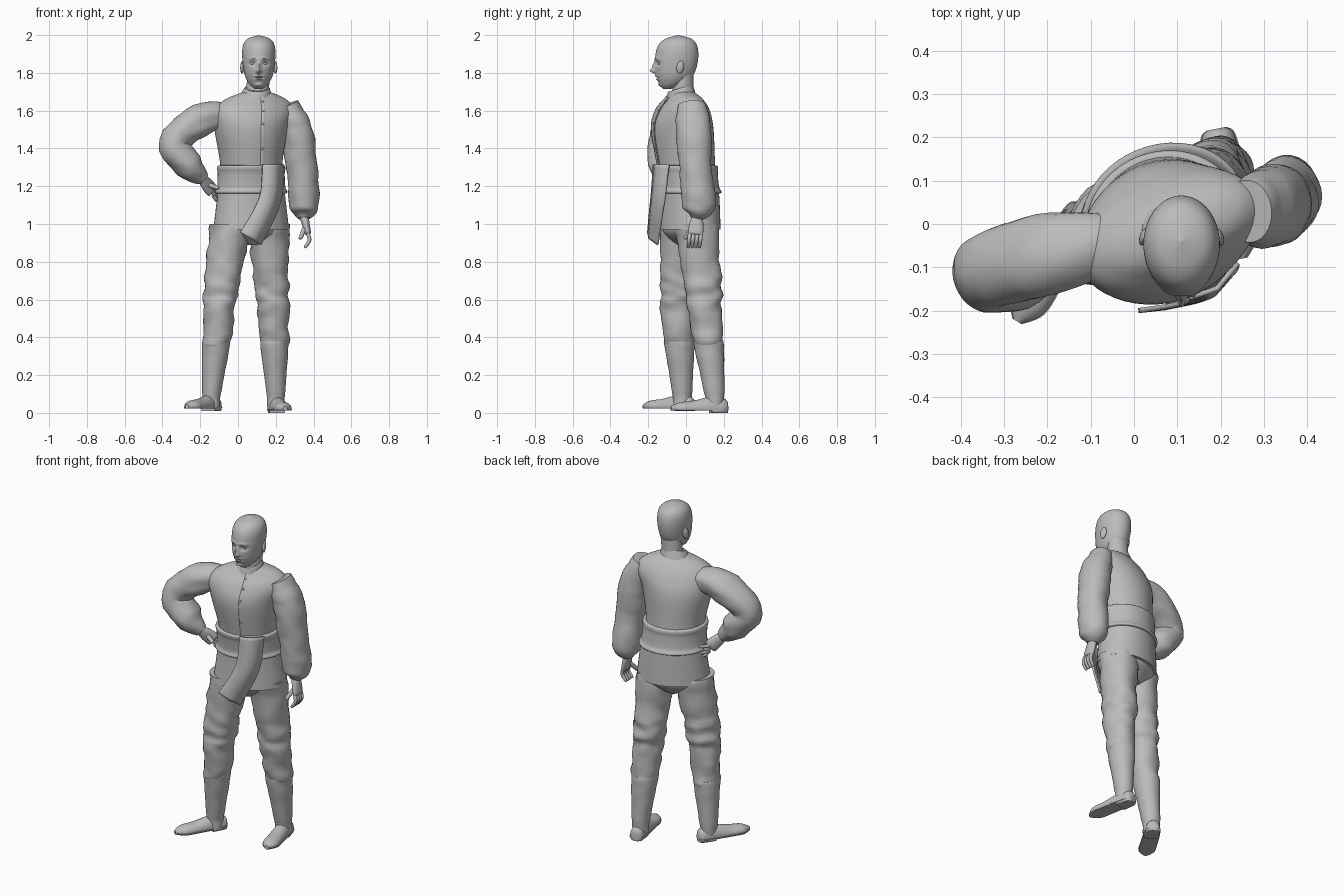
import bpy, math
from mathutils import Vector, noise

default_cube = bpy.data.objects.get("Cube")
if default_cube:
    bpy.data.objects.remove(default_cube)

grey = bpy.data.materials.new("plain grey")
grey.use_nodes = True
colour = (.5, .5, .5, 1)
grey.diffuse_color = colour
grey.node_tree.nodes["Principled BSDF"].inputs["Base Color"].default_value = colour

TWIST = math.radians(22)
SIDEWAYS = Vector((math.cos(TWIST), math.sin(TWIST), 0))
FORWARD = Vector((SIDEWAYS.y, -SIDEWAYS.x, 0))
UP, BACK = Vector((0, 0, 1)), Vector((0, 1, 0))


def finish(obj):
    obj.data.materials.append(grey)
    bpy.ops.object.select_all(action='DESELECT')
    obj.select_set(True)
    bpy.context.view_layer.objects.active = obj
    bpy.ops.object.shade_smooth_by_angle(angle=math.radians(40))
    return obj


def make(name, verts, faces):
    mesh = bpy.data.meshes.new(name)
    mesh.from_pydata(verts, [], faces)
    obj = bpy.data.objects.new(name, mesh)
    bpy.context.collection.objects.link(obj)
    bpy.context.view_layer.objects.active = obj
    bpy.ops.object.mode_set(mode='EDIT')
    bpy.ops.mesh.select_all(action='SELECT')
    bpy.ops.mesh.normals_make_consistent(inside=False)
    bpy.ops.object.mode_set(mode='OBJECT')
    return obj


def spline(rows, steps):
    """Smooth curve through rows of numbers."""
    rows = [Vector(row) for row in rows]
    last = len(rows) - 1
    curve = []
    for i in range(last):
        start, end = rows[i], rows[i + 1]
        leave = (end - rows[max(i - 1, 0)]) / 2
        arrive = (rows[min(i + 2, last)] - start) / 2
        for k in range(steps):
            t = k / steps
            curve.append(start + leave * t + (3 * (end - start) - 2 * leave - arrive) * t ** 2
                         + (2 * (start - end) + leave + arrive) * t ** 3)
    return curve + [rows[last]]


def loft(name, rows, segments=32, steps=6, across=None, twisted=False, tilt=0, folds=0, change=None):
    """Skin ellipses (x, y, z, half width, half depth), level or square to their path."""
    rows = spline(rows, steps)
    centres = [Vector(row[:3]) for row in rows]
    last = len(rows) - 1
    verts, faces = [], []
    for i, row in enumerate(rows):
        wide, deep = (SIDEWAYS, -FORWARD) if twisted else (Vector((1, 0, 0)), BACK)
        if across is not None:
            path = (centres[min(i + 1, last)] - centres[max(i - 1, 0)]).normalized()
            wide = path.cross(across).normalized()
            deep = wide.cross(path)
        for k in range(segments):
            turn = math.tau * k / segments
            arm = wide * max(row[3], .001) * math.cos(turn) + deep * max(row[4], .001) * math.sin(turn)
            point = centres[i] + arm
            point.z += tilt * arm.y
            if folds:
                crease = Vector((point.x, point.y, point.z * 2)) * 10
                point += arm.normalized() * folds * noise.noise(crease)
            verts.append(change(point) if change else point)
    for i in range(last):
        for k in range(segments):
            here, after = i * segments + k, i * segments + (k + 1) % segments
            faces.append((here, after, after + segments, here + segments))
    faces += [range(segments), range(last * segments, len(verts))]
    return finish(make(name, verts, faces))


def ball(name, place, size, rotation=(0, 0, 0)):
    bpy.ops.mesh.primitive_uv_sphere_add(segments=20, ring_count=12, location=place, rotation=rotation)
    obj = bpy.context.object
    obj.name, obj.scale = name, size
    return finish(obj)


# Head, with features pushed in or out: (side, height, half width, half height, push)
MIDDLE = .11
FEATURES = {
    "nose": (0, 1.81, .013, .012, -.027),
    "nose_bridge": (0, 1.835, .01, .02, -.015),
    "eye_socket": (.034, 1.85, .018, .012, .013),
    "brow": (.03, 1.875, .025, .007, -.006),
    "upper_lip": (0, 1.783, .024, .005, -.006),
    "mouth": (0, 1.775, .03, .003, .006),
    "lower_lip": (0, 1.766, .02, .005, -.006),
    "chin": (0, 1.735, .02, .01, -.008),
}


def sculpt(point):
    if point.y < -.07:
        offset = abs(point.x - MIDDLE)
        for side, height, width, tall, push in FEATURES.values():
            point.y += push * math.exp(-((offset - side) / width) ** 2 - ((point.z - height) / tall) ** 2)
    return point


SKULL = [(-.1, 1.715, .02, .02), (-.08, 1.74, .05, .06), (-.06, 1.79, .075, .1), (-.05, 1.87, .087, .114),
         (-.045, 1.94, .085, .105), (-.04, 1.98, .06, .07), (-.04, 2, 0, 0)]
loft("head", [(MIDDLE, *ring) for ring in SKULL], segments=120, steps=14, change=sculpt)
loft("neck", [(.1, -.02, 1.66, .06, .06), (MIDDLE, -.01, 1.8, .06, .05)])
for name, side in (("right", -1), ("left", 1)):
    ball(name + "_eye", (MIDDLE + side * .034, -.137, 1.85), (.012, .012, .008))
    ball(name + "_ear", (MIDDLE + side * .087, -.03, 1.83), (.01, .02, .034), (-.2, 0, side * .3))

# Jacket, its front strip with buttons, and the collar
TORSO = [(.02, .97, .207, .155), (.02, 1.17, .182, .15), (0, 1.31, .166, .153), (-.02, 1.5, .2, .16),
         (-.02, 1.6, .22, .13), (-.015, 1.66, .17, .09), (-.02, 1.7, .07, .06)]
jacket = [(.07 + max(0, ring[1] - 1.5) * .15, *ring) for ring in TORSO]
loft("jacket", jacket, segments=48, twisted=True)
chest = [Vector(ring[:3]) + FORWARD * ring[4] for ring in spline(jacket[2:], 4)]
loft("jacket_front_strip", [(*point, .011, .004) for point in chest[:-2]], segments=8, across=BACK)
for i, point in enumerate(chest[2:-4:3]):
    ball("jacket_button_%d" % i, point + FORWARD * .004, (.006, .006, .006))
loft("collar", [(.09, -.03, 1.665, .09, .08), (.1, -.03, 1.715, .07, .066), (.1, -.03, 1.718, .06, .06)],
     twisted=True, tilt=.3)

# Belt with rolled edges, as bulges over the waist: (share of height, bulge)
ROLLS = [(0, -.02), (.02, .012), (.1, .016), (.25, .008), (.7, .01), (.9, .016), (1, .01), (1, -.02)]
loft("belt", [(.07, .018 * (1 - t), 1.16 + .15 * t, .18 - .014 * t + bulge, .15 + bulge) for t, bulge in ROLLS],
     segments=48, twisted=True)

# Hanging end of the belt: the right edge follows the left one
edge = spline([(.13, -.17, 1.315), (.12, -.18, 1.17), (.08, -.19, 1.07), (.01, -.2, .955)], 6)
cloth, weave = [], []
for i, left in enumerate(edge):
    fall = i / (len(edge) - 1)
    right = left + Vector((.11, .08 - .03 * fall, -.065 * fall))
    cloth += [left, (left + right) / 2 + FORWARD * .02, right]
for start in range(0, len(cloth) - 3, 3):
    for corner in (start, start + 1):
        weave.append((corner, corner + 1, corner + 4, corner + 3))
sash = make("belt_hanging_end", cloth, weave)
thickness = sash.modifiers.new("thickness", 'SOLIDIFY')
thickness.thickness, thickness.offset = .012, 0
finish(sash)

# Sleeves share one fullness from shoulder to cuff
FULLNESS = (.065, .086, .08, .078, .035)
SLEEVES = {
    "right_sleeve": [(-.05, -.04, 1.58), (-.2, -.07, 1.55), (-.34, -.11, 1.43), (-.26, -.11, 1.31),
                     (-.18, -.09, 1.24)],
    "left_sleeve": [(.26, .03, 1.63), (.31, .04, 1.5), (.34, .05, 1.3), (.35, .07, 1.1), (.35, .06, 1.03)],
}
for name, path in SLEEVES.items():
    loft(name, [(*point, full, full * 1.1) for point, full in zip(path, FULLNESS)], across=BACK, folds=.01)


# Hands: palm, four fingers curling along a direction, and a thumb
def hand(name, wrist, reach, curl, spread, thumb, across):
    wrist, reach, curl, spread, thumb = map(Vector, (wrist, reach, curl, spread, thumb))
    knuckle = wrist + reach
    palm = wrist + reach / 2
    loft(name + "_palm", [(*wrist, .024, .027), (*palm, .02, .038), (*knuckle, .016, .04),
                          (*knuckle + reach * .1, 0, .03)], segments=20, across=across)

    def digit(label, root, bend, tip, size):
        loft(name + label, [(*root, size, size), (*bend, size, size), (*tip, size * .8, size * .8),
                            (*tip + (tip - bend) * .1, 0, 0)], segments=12, across=across)
    for i in range(4):
        root = knuckle + spread * (i - 1.5)
        bend = root + reach * .4
        digit("_finger_%d" % i, root, bend, bend + reach * .4 + curl, .01)
    digit("_thumb", palm, palm + thumb * .6, palm + thumb, .012)


hand("left_hand", (.35, .06, 1.04), (.02, -.01, -.09), (-.03, 0, 0), (0, .02, 0), (-.03, -.06, -.07), BACK)
hand("right_hand", (-.19, -.09, 1.24), (.05, .05, -.06), (0, .02, .03), (-.006, 0, .02), (.06, -.03, -.02), UP)


# Trouser leg and boot, from the joints down to the toe
def leg(side, hip, knee, ankle, heel, toe, ground):
    hip, knee, ankle, heel, toe = map(Vector, (hip, knee, ankle, heel, toe))
    cuff = knee.lerp(ankle, .4)

    def tube(name, stations, folds):
        loft(side + name, [(*point, size, size * 1.07) for point, size in stations], folds=folds)
    tube("_trouser_leg", [(hip, .11), (hip.lerp(knee, .5), .097), (knee.lerp(hip, .2), .091), (knee, .084),
                          (cuff, .072), (cuff.lerp(ankle, .1), .06)], .016)
    tube("_boot_shaft", [(cuff + UP * .005, .068), (cuff, .074), (cuff.lerp(ankle, .3), .068),
                         (ankle, .049), (ankle - UP * .07, .043)], .003)

    def foot(name, share, low, high, grow):
        def flatten(point):
            point.z = min(max(point.z, ground + low), ground + high)
            return point
        shape = [(0, .02, .03), (.06, .038, .05), (.3, .043, .06), (.6, .045, .04), (.85, .043, .03), (1, .01, .01)]
        loft(side + name, [(*heel.lerp(toe, t) + UP * (ground + .025), wide + grow, tall + grow)
                           for t, wide, tall in shape[:share]], across=UP, change=flatten)
    foot("_boot_foot", 6, .02, .2, 0)
    foot("_boot_sole", 6, .012, .021, .003)
    foot("_boot_heel", 3, 0, .021, .001)


leg("right", (-.04, -.02, 1), (-.1, -.045, .55), (-.14, -.02, .1), (-.11, .04, 0), (-.27, -.225, 0), .01)
leg("left", (.16, .055, 1), (.187, .1, .55), (.2, .15, .1), (.19, .22, 0), (.25, -.08, 0), 0)
loft("trouser_seat", [(.06, .02, .89, .05, .07), (.065, .02, .96, .18, .135), (.07, .02, 1.04, .17, .13)],
     twisted=True)
